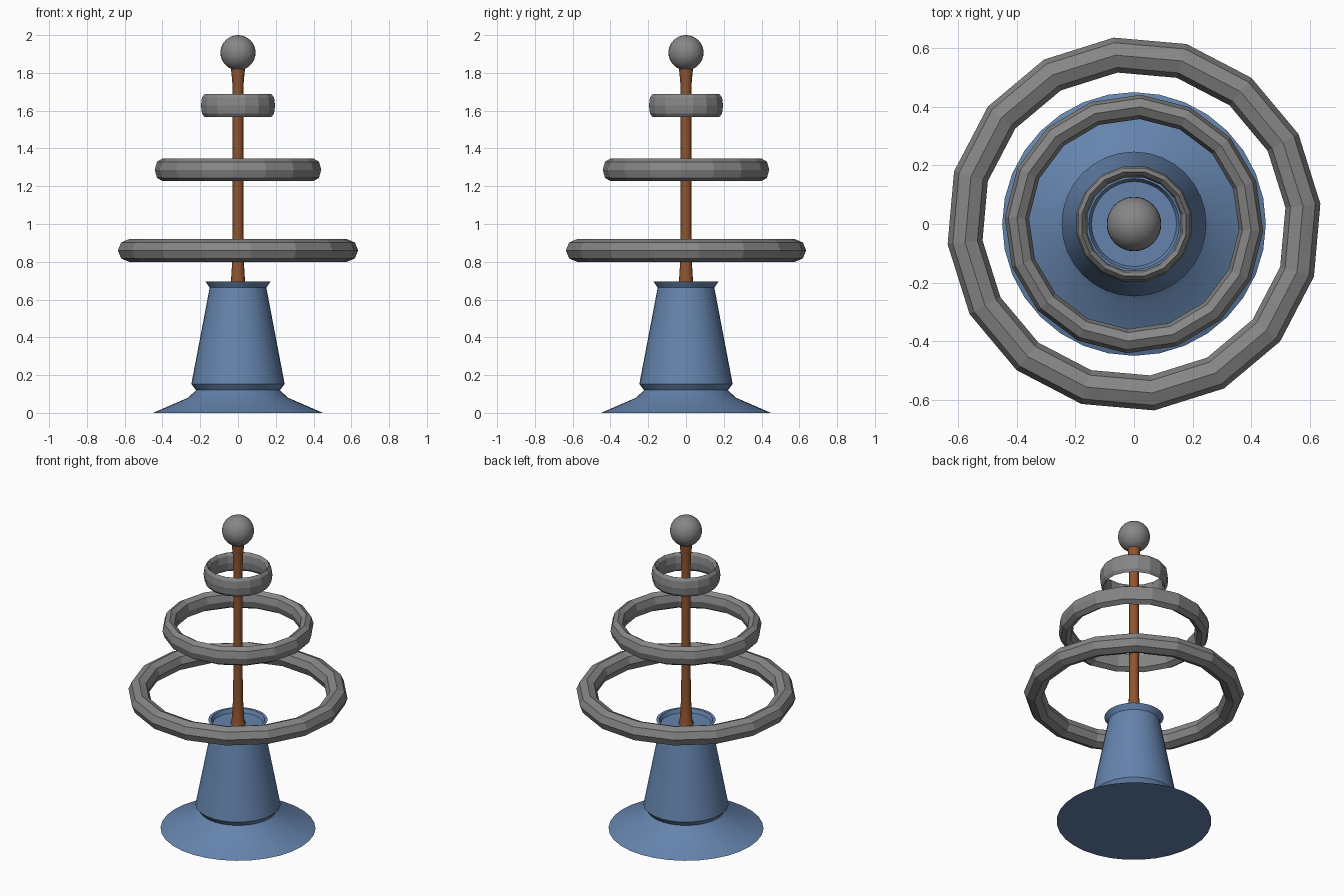
import bpy, bmesh, math

if "Cube" in bpy.data.objects:
    bpy.data.objects.remove(bpy.data.objects["Cube"])


def material(name, rgb):
    m = bpy.data.materials.new(name)
    m.diffuse_color = (*rgb, 1.0)
    m.use_nodes = True
    m.node_tree.nodes["Principled BSDF"].inputs["Base Color"].default_value = m.diffuse_color
    return m


BLUE = material("slate blue", (0.13, 0.23, 0.42))
GRAY = material("mid gray", (0.24, 0.24, 0.24))
BROWN = material("wood brown", (0.28, 0.09, 0.028))


def finish(name, bm, mat, smooth):
    bmesh.ops.recalc_face_normals(bm, faces=bm.faces)
    mesh = bpy.data.meshes.new(name)
    bm.to_mesh(mesh)
    bm.free()
    mesh.materials.append(mat)
    obj = bpy.data.objects.new(name, mesh)
    bpy.context.collection.objects.link(obj)
    if smooth:
        bpy.ops.object.select_all(action='DESELECT')
        obj.select_set(True)
        bpy.context.view_layer.objects.active = obj
        bpy.ops.object.shade_smooth_by_angle(angle=math.radians(30))
    return obj


def lathe(name, profile, sides, mat, closed=False, offset=0.0, smooth=True):
    """Turn a (radius, height) profile around z, capping open ends."""
    bm = bmesh.new()
    loops = []
    for r, z in profile:
        angles = [offset + 2 * math.pi * i / sides for i in range(sides)]
        loops.append([bm.verts.new((r * math.cos(a), r * math.sin(a), z)) for a in angles])
    pairs = list(zip(loops, loops[1:]))
    if closed:
        pairs.append((loops[-1], loops[0]))
    else:
        bm.faces.new(loops[0])
        bm.faces.new(loops[-1])
    for lo, hi in pairs:
        for i in range(sides):
            j = (i + 1) % sides
            bm.faces.new((lo[i], lo[j], hi[j], hi[i]))
    return finish(name, bm, mat, smooth)


# Flared pedestal with a collar, tapered body and recessed top
lathe("pedestal", [(0.45, 0.0), (0.265, 0.08), (0.222, 0.12), (0.247, 0.153),
                   (0.15, 0.663), (0.172, 0.695), (0.155, 0.695), (0.145, 0.672)],
      32, BLUE)

# Thin rod, flared at both ends
lathe("rod", [(0.045, 0.665), (0.037, 0.70), (0.031, 0.80), (0.028, 0.95),
              (0.028, 1.70), (0.031, 1.76), (0.038, 1.83)], 16, BROWN)

# Ball on top
bm = bmesh.new()
bmesh.ops.create_uvsphere(bm, u_segments=32, v_segments=16, radius=0.093)
bmesh.ops.translate(bm, verts=bm.verts, vec=(0, 0, 1.907))
finish("top_ball", bm, GRAY, True)

# Three floating faceted rings, each narrower but equally tall
for name, scale, z, turn in (("large_ring", 1.0, 0.86, 6.2),
                             ("middle_ring", 0.69, 1.287, 19.4),
                             ("small_ring", 0.3125, 1.627, 11.0)):
    section = [(scale * (0.58 + 0.06 * math.cos(k * math.pi / 4)),
                z + 0.06 * math.sin(k * math.pi / 4)) for k in range(8)]
    lathe(name, section, 16, GRAY, closed=True, offset=math.radians(turn), smooth=False)
